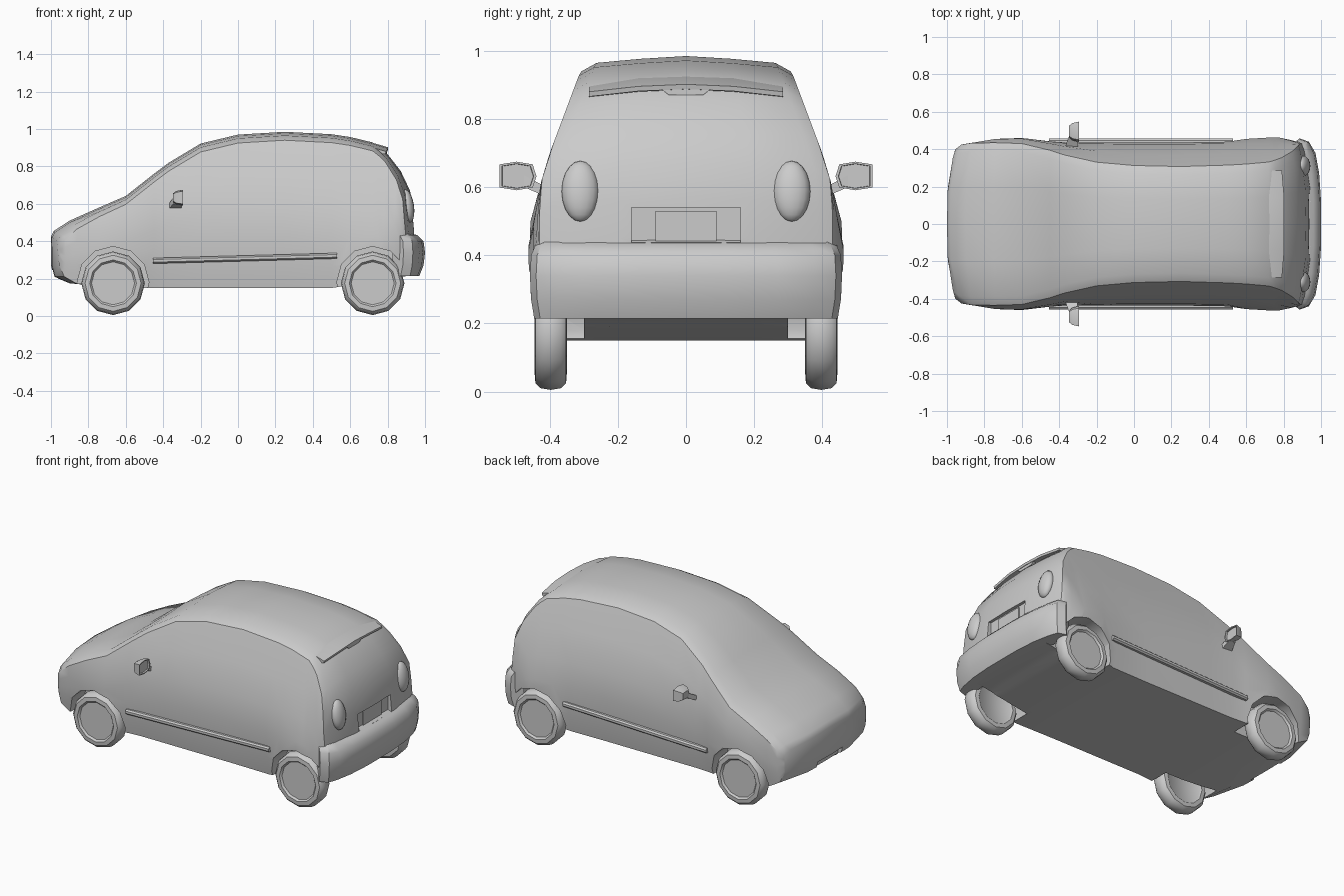
import bpy, bmesh, math
from mathutils import Matrix, Vector

cube = bpy.data.objects.get("Cube")
if cube:
    bpy.data.objects.remove(cube, do_unlink=True)

grey = bpy.data.materials.new("light_grey")
grey.use_nodes = True
grey.diffuse_color = (0.6, 0.6, 0.6, 1)
grey.node_tree.nodes["Principled BSDF"].inputs["Base Color"].default_value = (0.6, 0.6, 0.6, 1)


def finish(name, bm):
    bmesh.ops.recalc_face_normals(bm, faces=bm.faces)
    mesh = bpy.data.meshes.new(name)
    bm.to_mesh(mesh)
    bm.free()
    mesh.materials.append(grey)
    ob = bpy.data.objects.new(name, mesh)
    bpy.context.collection.objects.link(ob)
    return ob


def smooth(ob, angle=38):
    bpy.ops.object.select_all(action='DESELECT')
    ob.select_set(True)
    bpy.context.view_layer.objects.active = ob
    bpy.ops.object.shade_smooth_by_angle(angle=math.radians(angle))
    return ob


def loft(name, rings, grid_caps=False):
    """Skin closed rings; grid_caps closes each end with bottom-to-top strips."""
    bm = bmesh.new()
    loops = [[bm.verts.new(p) for p in ring] for ring in rings]
    n = len(loops[0])
    for a, b in zip(loops, loops[1:]):
        for i in range(n):
            j = (i + 1) % n
            bm.faces.new((a[i], a[j], b[j], b[i]))
    h, q = n // 2, n // 4
    for end in (loops[0], loops[-1]):
        if grid_caps:
            for j in range(-q, q):
                ids = dict.fromkeys(k % n for k in (j, j + 1, h - 1 - j, h - j))
                bm.faces.new([end[k] for k in ids])
        else:
            bm.faces.new(end)
    return finish(name, bm)


def box(name, lo, hi):
    lo, hi = Vector(lo), Vector(hi)
    bm = bmesh.new()
    bmesh.ops.create_cube(bm, size=1, matrix=Matrix.Translation((lo + hi) / 2)
                          @ Matrix.Diagonal((hi - lo).to_4d()))
    return finish(name, bm)


def lathe(name, profile, centre, sides, flip=1):
    """Revolve (offset, radius) pairs round an axis along y."""
    cx, cy, cz = centre
    turns = [math.tau * i / sides for i in range(sides)]
    return loft(name, [[(cx + r * math.sin(t), cy + flip * o, cz + r * math.cos(t))
                        for t in turns] for o, r in profile])


# Half width of the body side at each height
SIDE = [(.15, .415), (.3, .44), (.45, .44), (.6, .43), (.7, .40), (.82, .355), (.94, .31)]


def half_width(z):
    if z <= SIDE[0][0]:
        return SIDE[0][1]
    for (z0, w0), (z1, w1) in zip(SIDE, SIDE[1:]):
        if z <= z1:
            return w0 + (w1 - w0) * (z - z0) / (z1 - z0)
    return SIDE[-1][1]


def body_ring(x, low, top, width, bow):
    k = width / .44
    corner = top - .045
    side = []
    for f in (0, .15, .35, .55, .78, 1):
        z = low + f * (corner - low)
        side.append((half_width(z) * (k if z < .5 else min(k, 1)), z))
    edge = side[-1][0] - .045
    half = [(0, low), (side[0][0] * .5, low)] + side
    half += [(edge, top - .02), (edge * .5, top - .008), (0, top)]
    ring = half + [(-y, z) for y, z in half[-2:0:-1]]
    return [(x + bow * (abs(y) / .44) ** 3, y, z) for y, z in ring]


# Body shell: position, underside, top, half width, corner sweep
STATIONS = [
    (-1.0, .27, .425, .40, .06), (-.985, .21, .455, .425, .07), (-.9, .175, .51, .435, .04),
    (-.75, .16, .577, .455, .01), (-.6, .15, .642, .46, 0), (-.45, .15, .76, .442, 0),
    (-.37, .15, .82, .436, 0), (-.2, .15, .922, .436, 0), (0, .15, .97, .436, 0),
    (.25, .15, .985, .436, 0), (.5, .15, .972, .44, 0), (.6, .165, .957, .455, 0),
    (.72, .185, .928, .462, 0), (.76, .19, .9, .462, -.01), (.8, .2, .865, .462, -.02),
    (.87, .21, .775, .45, -.035), (.92, .215, .67, .44, -.045), (.935, .215, .57, .435, -.05),
    (.945, .215, .46, .43, -.05)]
body = loft("body_shell", [body_ring(*s) for s in STATIONS], grid_caps=True)

# Cut the wheel arches, number plate recess and front intake
AXLES = {"front": -.668, "rear": .72}
cutters = [box("plate_cutter", (.917, -.16, .437), (1.1, .16, .54)),
           box("intake_cutter", (-1.1, -.12, .1), (-.96, .12, .245))]
for x in AXLES.values():
    for s in (1, -1):
        cutters.append(lathe("arch_cutter", [(.3, .192), (.6, .192)], (x, 0, .18), 12, s))
bpy.context.view_layer.objects.active = body
for cutter in cutters:
    cutter.hide_render = True
    mod = body.modifiers.new("cut", 'BOOLEAN')
    mod.operation = 'DIFFERENCE'
    mod.solver = 'EXACT'
    mod.object = cutter
    bpy.ops.object.modifier_apply(modifier=mod.name)
    bpy.data.objects.remove(cutter, do_unlink=True)
smooth(body)

# Rear bumper swept round the tail
PLAN = [(.885, .458), (.935, .44), (.97, .38), (.99, .27), (1.0, .12)]
PLAN += [(x, -y) for x, y in reversed(PLAN)]
BUMPER = [(.12, .215), (.03, .215), (.008, .27), (0, .34), (.008, .40), (.04, .432), (.12, .455)]
rings = []
for x, y in PLAN:
    rings.append([(x - d * (1 if abs(y) < .4 else .5), y * (1 - d * .9), z) for d, z in BUMPER])
smooth(loft("rear_bumper", rings))

# Roof spoiler and its centre lamp
LIP = [(.66, .925), (.72, .926), (.803, .902), (.8, .888), (.66, .88)]
spoiler = []
for y, drop, back in ((-.285, .022, .012), (-.14, .006, 0), (0, 0, 0), (.14, .006, 0), (.285, .022, .012)):
    spoiler.append([(x - back, y, z - drop) for x, z in LIP])
smooth(loft("roof_spoiler", spoiler))
loft("brake_lamp", [[(x, -.075, .89), (x, -.05, .87), (x, .05, .87), (x, .075, .89)]
                    for x in (.74, .797)])
box("number_plate", (.91, -.09, .44), (.923, .09, .53))

# Parts found on both sides
TYRE = [(-.04, .115), (-.047, .125), (-.045, .15), (-.03, .165), (0, .17), (.03, .165),
        (.045, .15), (.047, .125), (.036, .115)]
MIRROR = [(.05, .035), (0, .043), (-.047, .035), (-.058, 0), (-.047, -.033), (0, -.041), (.05, -.033)]
for s, side in ((1, "left"), (-1, "right")):
    for end, x in AXLES.items():
        smooth(lathe(f"{end}_{side}_wheel", TYRE, (x, s * .397, .175), 12, s))

    # Rubbing strip along the doors
    ends = ((-.455, .28), (.53, .307))
    smooth(loft(f"{side}_side_strip", [[(x, s * y, z + dz) for y, dz in
           ((.42, 0), (.447, 0), (.456, .008), (.456, .022), (.447, .03), (.42, .03))]
        for x, z in ends]))

    # Door mirror with recessed glass
    shape = ((-.348, .55), (-.33, .85), (-.295, 1), (-.295, .86), (-.305, .84))
    smooth(loft(f"{side}_mirror", [[(x, s * (.497 + y * f), .632 + z * f) for y, z in MIRROR]
                                   for x, f in shape]))
    loft(f"{side}_mirror_stem", [[(x0, s * y, z0), (x1, s * y, z0), (x1, s * y, z1), (x0, s * y, z1)]
         for y, x0, x1, z0, z1 in ((.41, -.37, -.3, .572, .6), (.475, -.345, -.305, .6, .635))])

    # Oval tail lamp
    bm = bmesh.new()
    bmesh.ops.create_uvsphere(bm, u_segments=16, v_segments=10, radius=1,
                              matrix=Matrix.Translation((.905, s * .31, .588))
                              @ Matrix.Rotation(-.15, 4, 'Y') @ Matrix.Diagonal((.036, .055, .09, 1)))
    smooth(finish(f"{side}_tail_lamp", bm))
